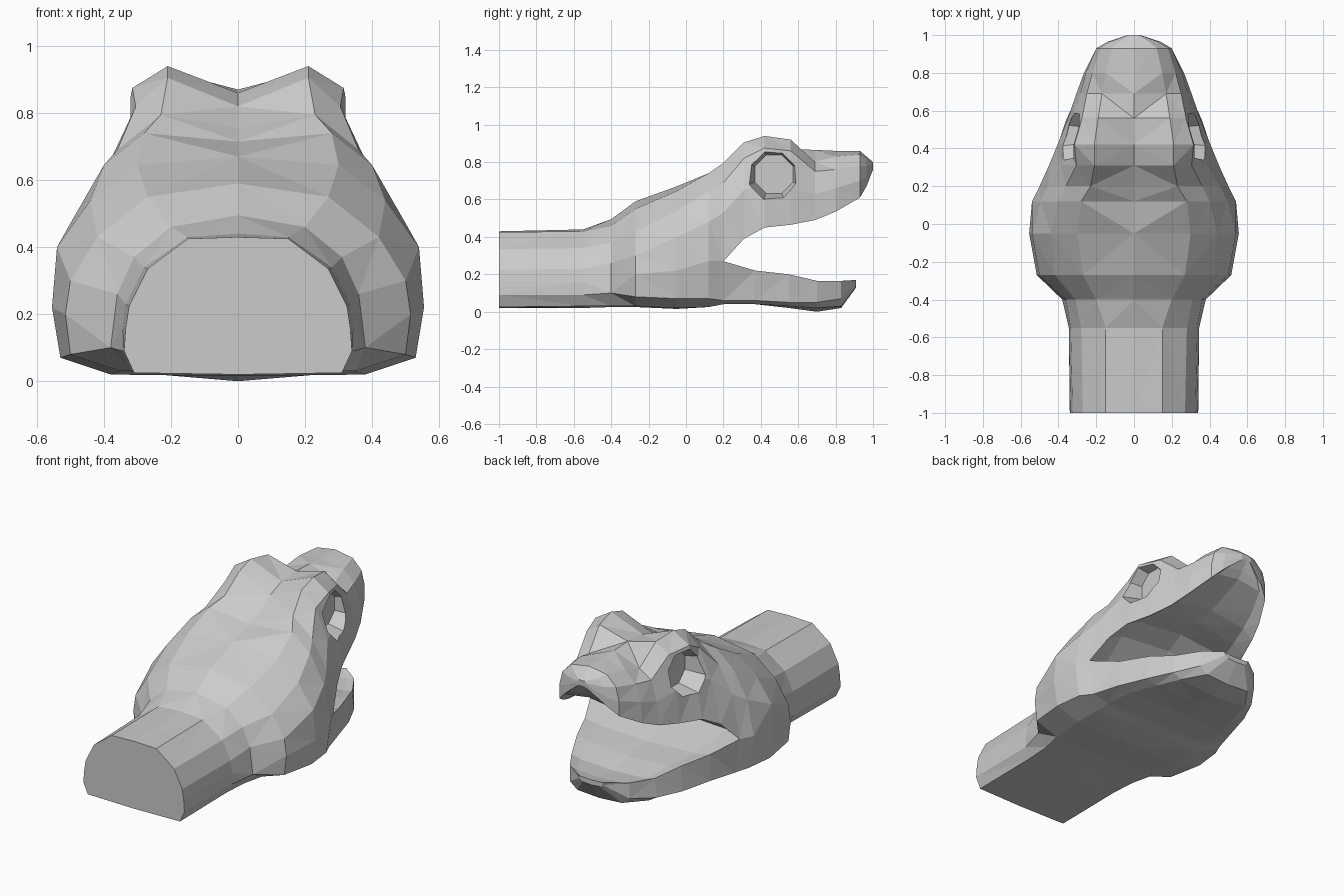
import bpy, bmesh
from math import radians
from mathutils import Matrix

if "Cube" in bpy.data.objects:
    bpy.data.objects.remove(bpy.data.objects["Cube"])

# Half sections: y, top centre z, then (x, z) of brow, temple, cheek, mouth line
# Rear sections continue with (x, z) of jaw side, jaw underside, then bottom centre z
REAR = [
    (-1.0, .43, .15, .425, .27, .335, .325, .225, .335, .16, .34, .09, .31, .025, .02),
    (-.55, .44, .15, .43, .28, .34, .335, .23, .345, .16, .345, .09, .31, .03, .02),
    (-.40, .495, .20, .46, .31, .37, .36, .26, .37, .18, .38, .10, .32, .03, .025),
    (-.27, .59, .27, .55, .42, .43, .50, .30, .515, .20, .50, .08, .35, .03, .025),
    (-.05, .67, .30, .645, .44, .54, .54, .40, .555, .22, .53, .07, .38, .02, .015),
    (.12, .715, .28, .74, .40, .645, .495, .48, .54, .27, .51, .07, .37, .025, .03),
    (.20, .755, .23, .795, .36, .69, .455, .53, .50, .27, .47, .06, .36, .04, .04),
]
UPPER = [
    (.31, .82, .21, .905, .305, .82, .385, .65, .45, .39),
    (.42, .86, .21, .94, .315, .875, .36, .68, .405, .45),
    (.56, .87, .19, .92, .275, .86, .33, .66, .35, .465),
    (.69, .865, .17, .80, .25, .75, .285, .63, .305, .49),
    (.80, .86, .15, .83, .22, .76, .255, .66, .265, .535),
    (.93, .86, .12, .84, .18, .78, .20, .70, .20, .61),
    (.965, .83, .08, .82, .125, .78, .14, .72, .14, .67),
    (1.0, .80, .02, .80, .03, .79, .035, .775, .03, .76),
]
# Lower jaw: y, (x, z) of lip, side, underside, then bottom centre z
LOWER = [
    (.37, .42, .22, .42, .06, .34, .04, .04),
    (.55, .35, .20, .36, .05, .29, .03, .02),
    (.70, .28, .165, .29, .05, .24, .02, .0),
    (.83, .20, .165, .20, .07, .15, .03, .02),
    (.91, .09, .17, .08, .15, .06, .135, .13),
]


def mirrored(half):
    """Half row starting on the centre line -> full row from left to right."""
    return [(-x, y, z) for x, y, z in reversed(half[1:])] + half


def pairs(vals, y):
    return [(vals[i], y, vals[i + 1]) for i in range(0, len(vals), 2)]


def over(r):
    return mirrored([(0, r[0], r[1])] + pairs(r[2:10], r[0]))


def under(y, vals, bottom):
    return mirrored([(0, y, bottom)] + pairs(vals, y)[::-1])


def inside(y, x, z, rise):
    return mirrored([(0, y, z + rise), (.78 * x, y, z + .6 * rise), (x, y, z)])


def skin(bm, rows):
    grid = [[bm.verts.new(p) for p in row] for row in rows]
    for a, b in zip(grid, grid[1:]):
        for i in range(len(a) - 1):
            bm.faces.new((a[i], a[i + 1], b[i + 1], b[i]))


def make_object(name, bm):
    me = bpy.data.meshes.new(name)
    bm.to_mesh(me)
    bm.free()
    ob = bpy.data.objects.new(name, me)
    bpy.context.collection.objects.link(ob)
    return ob


bm = bmesh.new()
# Outer skin: neck, skull and snout, then the underside and lower jaw
skin(bm, [over(r) for r in REAR + UPPER])
skin(bm, [under(r[0], r[8:14], r[14]) for r in REAR]
     + [under(r[0], r[1:7], r[7]) for r in LOWER])
# Mouth lining: palate and floor meet at the back of the throat
throat = mirrored([(0, .10, .27), (.36, .13, .27), (.50, .20, .27)])
skin(bm, [throat] + [inside(r[0], r[8], r[9], min(.08, .3 * r[8])) for r in UPPER])
skin(bm, [throat] + [inside(r[0], r[1], r[2], -min(.03, .1 * r[1])) for r in LOWER])
# Weld seams, cap the neck end and both jaw tips
bmesh.ops.remove_doubles(bm, verts=bm.verts, dist=.0005)
bmesh.ops.holes_fill(bm, edges=[e for e in bm.edges if e.is_boundary], sides=0)
bmesh.ops.triangulate(bm, faces=[f for f in bm.faces if len(f.verts) == 4])
bmesh.ops.recalc_face_normals(bm, faces=bm.faces)
head = make_object("reptile_head", bm)

# Eye sockets: tapered eight-sided recesses
for side, label in ((-1, "left"), (1, "right")):
    bm = bmesh.new()
    bmesh.ops.create_cone(
        bm, cap_ends=True, segments=8, radius1=.11, radius2=.165, depth=.2,
        matrix=Matrix.Translation((side * .35, .47, .735))
        @ Matrix.Rotation(radians(90 * side), 4, 'Y') @ Matrix.Rotation(radians(22.5), 4, 'Z'))
    cutter = make_object(label + "_eye_socket_cutter", bm)
    cutter.hide_render = True
    cutter.hide_set(True)
    mod = head.modifiers.new(label + "_eye_socket", 'BOOLEAN')
    mod.operation = 'DIFFERENCE'
    mod.solver = 'EXACT'
    mod.object = cutter
